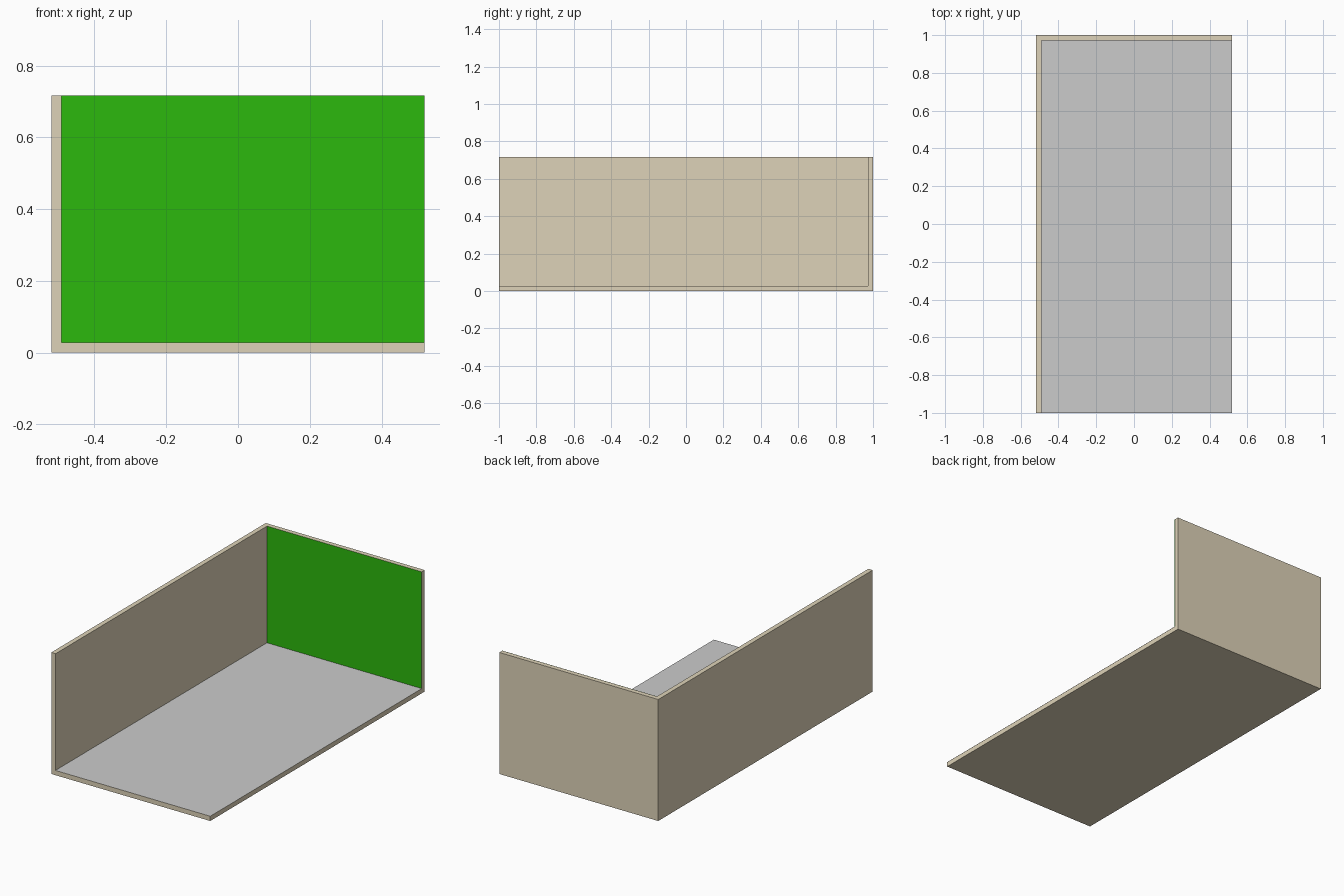
import bpy, bmesh
from mathutils import Matrix, Vector

if "Cube" in bpy.data.objects:
    bpy.data.objects.remove(bpy.data.objects["Cube"])

X, Y, Z, T = 0.519, 1.0, 0.717, 0.028   # half width, half length, height, wall thickness
GAP = 0.0006                            # lift of the surface panels


def material(name, rgb):
    m = bpy.data.materials.new(name)
    m.diffuse_color = (*rgb, 1)
    m.use_nodes = True
    m.node_tree.nodes["Principled BSDF"].inputs["Base Color"].default_value = m.diffuse_color
    return m


def add(name, bm, mat=None):
    me = bpy.data.meshes.new(name)
    bm.to_mesh(me)
    bm.free()
    ob = bpy.data.objects.new(name, me)
    bpy.context.collection.objects.link(ob)
    if mat:
        me.materials.append(mat)
    return ob


def box(name, lo, hi, mat=None):
    lo, hi = Vector(lo), Vector(hi)
    bm = bmesh.new()
    bmesh.ops.create_cube(bm, size=1, matrix=Matrix.LocRotScale((lo + hi) / 2, None, hi - lo))
    return add(name, bm, mat)


def sheet(name, centre, rot, size, cols, rows, mat=None):
    """Flat panel of separate rectangular tiles."""
    bm = bmesh.new()
    bmesh.ops.create_grid(bm, x_segments=cols, y_segments=rows, size=0.5)
    bmesh.ops.split_edges(bm, edges=bm.edges[:])
    bm.transform(Matrix.Translation(centre) @ rot @ Matrix.Diagonal((*size, 1, 1)))
    return add(name, bm, mat)


cream = material("cream", (0.73, 0.65, 0.48))
green = material("green", (0.025, 0.48, 0.004))

# Floor and two walls as one solid: a block with its open corner cut away
shell = box("room_shell", (-X, -Y, 0), (X, Y, Z), cream)
cutter = box("room_cutter", (-X + T, -Y - 1, T), (X + 1, Y - T, Z + 1), cream)
cutter.hide_render = True
cutter.hide_viewport = True
cut = shell.modifiers.new("open_corner", 'BOOLEAN')
cut.operation = 'DIFFERENCE'
cut.solver = 'EXACT'
cut.object = cutter

# Grey floor tiles, 6 by 9
sheet("floor_tiles", (T / 2, -T / 2, T + GAP), Matrix(), (2 * X - T, 2 * Y - T), 6, 9)

# Green panel on the back wall
sheet("green_wall_panel", (T / 2, Y - T - GAP, (Z + T) / 2), Matrix.Rotation(1.5707963, 4, 'X'),
      (2 * X - T, Z - T), 1, 1, green)
